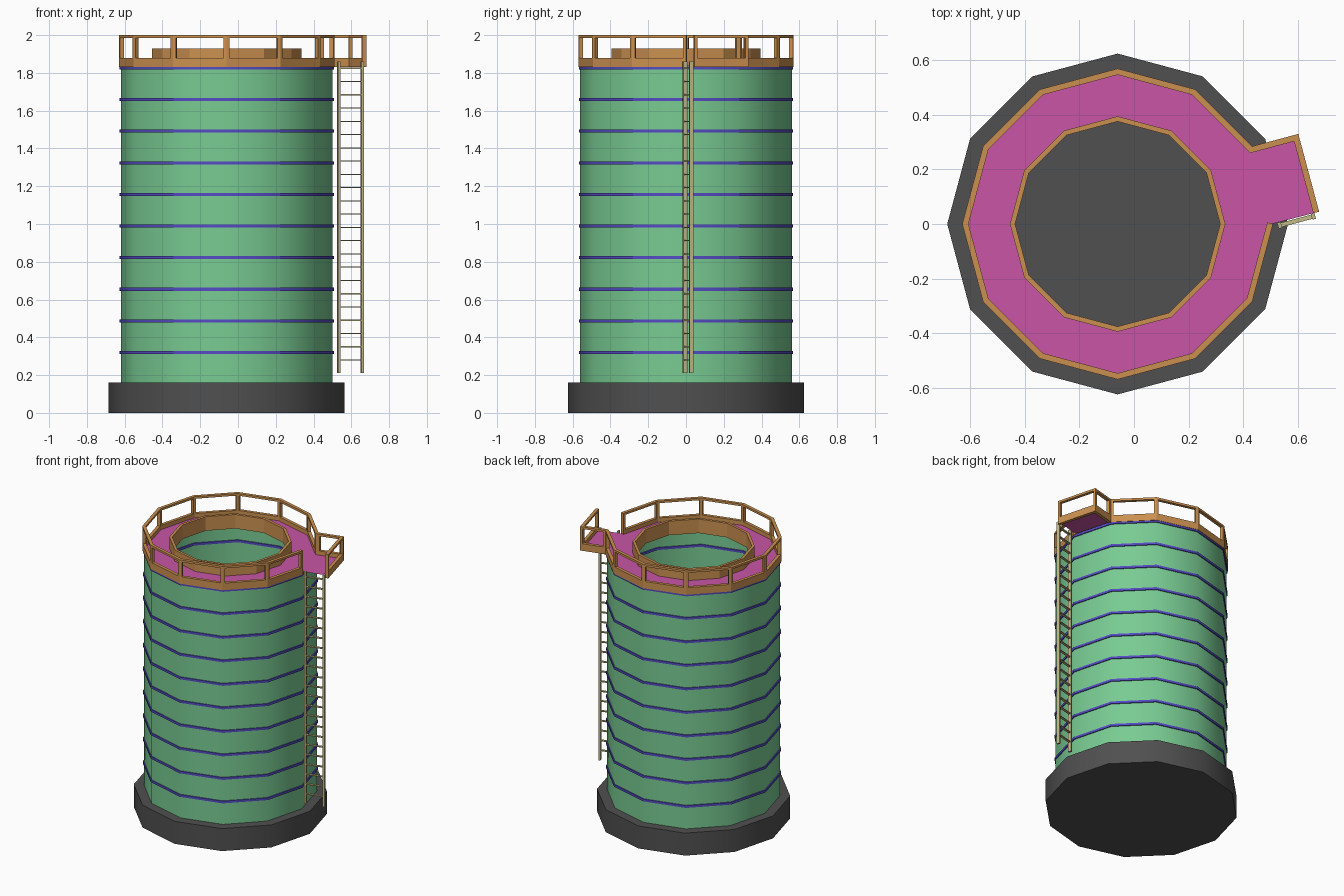
import bpy, bmesh, math
from mathutils import Vector

if "Cube" in bpy.data.objects:
    bpy.data.objects.remove(bpy.data.objects["Cube"])

CX = -0.06      # tank axis
N = 12          # sides


def material(name, col):
    m = bpy.data.materials.new(name)
    m.diffuse_color = (*col, 1)
    m.use_nodes = True
    m.node_tree.nodes["Principled BSDF"].inputs["Base Color"].default_value = m.diffuse_color
    return m


GREEN = material("tank_green", (0.19, 0.60, 0.29))
BLUE = material("band_blue", (0.09, 0.07, 0.55))
ORANGE = material("rail_orange", (0.60, 0.28, 0.08))
PINK = material("deck_pink", (0.58, 0.09, 0.38))
TAN = material("ladder_tan", (0.55, 0.50, 0.25))
DARK = material("base_dark", (0.08, 0.08, 0.08))


def finish(name, bm, mat, smooth=False, recalc=True):
    if recalc:
        bmesh.ops.recalc_face_normals(bm, faces=bm.faces)
    me = bpy.data.meshes.new(name)
    bm.to_mesh(me)
    bm.free()
    me.materials.append(mat)
    ob = bpy.data.objects.new(name, me)
    bpy.context.collection.objects.link(ob)
    if smooth:
        bpy.ops.object.select_all(action='DESELECT')
        ob.select_set(True)
        bpy.context.view_layer.objects.active = ob
        bpy.ops.object.shade_smooth_by_angle(angle=math.radians(35))
    return ob


def corner(r, i):
    a = 2 * math.pi * i / N
    return Vector((CX + r * math.cos(a), r * math.sin(a)))


def ngon(r):
    return [corner(r, i) for i in range(N)]


def wall(bm, outer, inner, z0, z1, closed=False):
    """Solid strip between two outlines."""
    rows = [[bm.verts.new((p.x, p.y, z)) for p, z in
             ((o, z0), (o, z1), (i, z1), (i, z0))] for o, i in zip(outer, inner)]
    n = len(rows)
    for k in range(n if closed else n - 1):
        a, b = rows[k], rows[(k + 1) % n]
        for j in range(4):
            bm.faces.new((a[j], b[j], b[(j + 1) % 4], a[(j + 1) % 4]))
    if not closed:
        bm.faces.new(rows[0])
        bm.faces.new(rows[-1])


def inset(path, w):
    """Offset an open path to its right with mitred corners."""
    def right(a, b):
        d = (b - a).normalized()
        return Vector((d.y, -d.x))
    out = []
    for i, p in enumerate(path):
        ns = []
        if i > 0:
            ns.append(right(path[i - 1], p))
        if i < len(path) - 1:
            ns.append(right(p, path[i + 1]))
        m = sum(ns, Vector((0, 0))).normalized()
        out.append(p + m * (w / m.dot(ns[0])))
    return out


def box(bm, origin, u, v, z0, z1):
    quad = [origin, origin + u, origin + u + v, origin + v]
    lo = [bm.verts.new((p.x, p.y, z0)) for p in quad]
    hi = [bm.verts.new((p.x, p.y, z1)) for p in quad]
    bm.faces.new(lo)
    bm.faces.new(hi)
    for k in range(4):
        j = (k + 1) % 4
        bm.faces.new((lo[k], lo[j], hi[j], hi[k]))


# base slab
bm = bmesh.new()
lo, hi = [[bm.verts.new((p.x, p.y, z)) for p in ngon(0.625)] for z in (0, 0.16)]
bm.faces.new(lo)
bm.faces.new(hi)
for k in range(N):
    j = (k + 1) % N
    bm.faces.new((lo[k], lo[j], hi[j], hi[k]))
finish("base_slab", bm, DARK, True)

# open tank wall
bm = bmesh.new()
lo, hi = [[bm.verts.new((p.x, p.y, z)) for p in ngon(0.56)] for z in (0.16, 1.84)]
for k in range(N):
    j = (k + 1) % N
    bm.faces.new((lo[k], lo[j], hi[j], hi[k]))
finish("tank_wall", bm, GREEN, True, recalc=False)

# hoops around the tank
bm = bmesh.new()
for k in range(10):
    z = 0.32 + k * 0.1673
    wall(bm, ngon(0.567), ngon(0.552), z - 0.008, z + 0.008, True)
finish("tank_hoops", bm, BLUE, True)

# outline of walkway plus ladder landing
R = 0.57
u = Vector((math.cos(math.pi / 12), math.sin(math.pi / 12)))
n = Vector((u.y, -u.x))
v0, v1 = corner(R, 0), corner(R, 1)
p_front, p_back = v0 + u * 0.175, v1 + u * 0.175
path = [corner(R, -i) for i in range(N)] + [p_back, p_front]
inner = inset(path, 0.022)

# walkway deck
bm = bmesh.new()
outer_v = [bm.verts.new((p.x, p.y, 1.85)) for p in ngon(R - 0.005)]
inner_v = [bm.verts.new((p.x, p.y, 1.85)) for p in ngon(0.385)]
for k in range(N):
    j = (k + 1) % N
    bm.faces.new((outer_v[k], outer_v[j], inner_v[j], inner_v[k]))
land = [bm.verts.new((p.x, p.y, 1.85)) for p in (p_front, p_back)]
bm.faces.new((outer_v[0], land[0], land[1], outer_v[1]))
finish("walkway_deck", bm, PINK)

# kick board, top rail and corner posts
bm = bmesh.new()
wall(bm, path, inner, 1.83, 1.88)
finish("kick_board", bm, ORANGE)
bm = bmesh.new()
wall(bm, path, inner, 1.985, 2.0)
finish("top_rail", bm, ORANGE)
bm = bmesh.new()
for i, p in enumerate(path):
    seg = [p]
    if i > 0:
        seg.insert(0, p + (path[i - 1] - p).normalized() * 0.016)
    if i < len(path) - 1:
        seg.append(p + (path[i + 1] - p).normalized() * 0.016)
    wall(bm, seg, inset(seg, 0.022), 1.88, 1.985)
finish("rail_posts", bm, ORANGE)

# inner rim
bm = bmesh.new()
wall(bm, ngon(0.395), ngon(0.376), 1.83, 1.93, True)
finish("inner_rim", bm, ORANGE)

# ladder below the open side of the landing
bm = bmesh.new()
for t in (0.0155, 0.1435):
    box(bm, v0 + u * t, u * 0.0135, n * 0.022, 0.21, 1.86)
finish("ladder_stiles", bm, TAN)
bm = bmesh.new()
for k in range(23):
    z = 0.28 + k * 0.0702
    box(bm, v0 + u * 0.027 + n * 0.003, u * 0.119, n * 0.016, z - 0.003, z + 0.003)
finish("ladder_rungs", bm, TAN)
